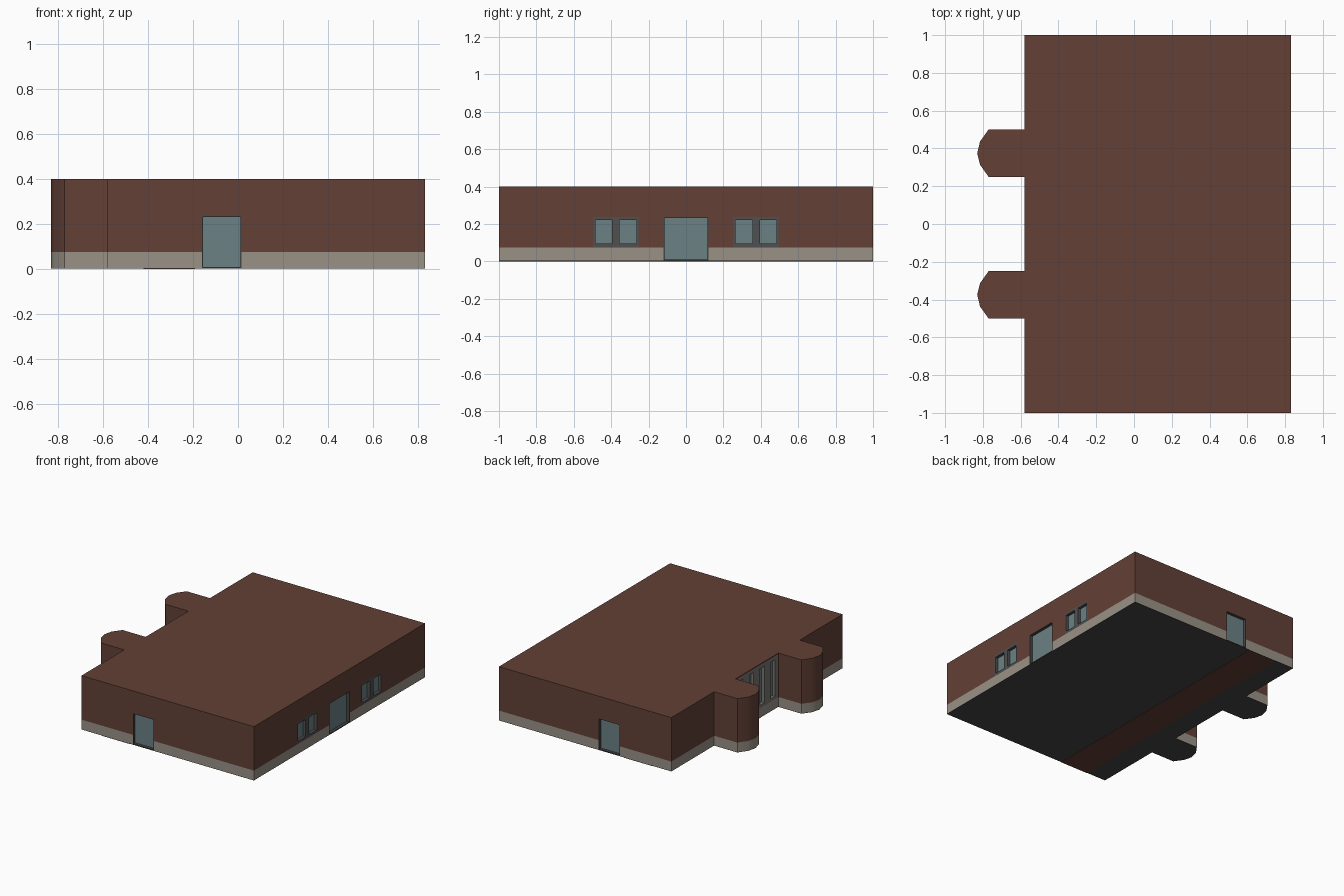
import bpy, bmesh
from math import radians

if "Cube" in bpy.data.objects:
    bpy.data.objects.remove(bpy.data.objects["Cube"])


def material(name, rgb):
    m = bpy.data.materials.new(name)
    m.diffuse_color = (*rgb, 1)
    m.use_nodes = True
    m.node_tree.nodes["Principled BSDF"].inputs["Base Color"].default_value = m.diffuse_color
    return m


BRICK = material("brick", (0.125, 0.052, 0.037))
STONE = material("stone", (0.32, 0.285, 0.24))
GLASS = material("glass", (0.15, 0.22, 0.235))
FRAME = material("frame_grey", (0.08, 0.08, 0.083))
DARK = material("dark_grey", (0.06, 0.06, 0.06))
SURROUND = material("panel_grey", (0.2, 0.185, 0.165))

X0, X1 = -0.58, 0.83


def add_mesh(name, bm, mat):
    bmesh.ops.recalc_face_normals(bm, faces=bm.faces)
    me = bpy.data.meshes.new(name)
    bm.to_mesh(me)
    bm.free()
    ob = bpy.data.objects.new(name, me)
    bpy.context.collection.objects.link(ob)
    if mat:
        me.materials.append(mat)
    return ob


def prism(name, outline, z0, z1, mat):
    bm = bmesh.new()
    face = bm.faces.new([bm.verts.new((x, y, z0)) for x, y in outline])
    ext = bmesh.ops.extrude_face_region(bm, geom=[face])
    top = [v for v in ext["geom"] if isinstance(v, bmesh.types.BMVert)]
    bmesh.ops.translate(bm, verts=top, vec=(0, 0, z1 - z0))
    return add_mesh(name, bm, mat)


def boxes(name, bounds, mat):
    bm = bmesh.new()
    for lo, hi in bounds:
        vs = bmesh.ops.create_cube(bm, size=1)["verts"]
        for v in vs:
            for i in range(3):
                v.co[i] = max(lo[i], hi[i]) if v.co[i] > 0 else min(lo[i], hi[i])
    return add_mesh(name, bm, mat)


# Footprint with two rounded bays on the left
bay = [(X0, 0.25), (-0.77, 0.25), (-0.815, 0.313), (-0.83, 0.375),
       (-0.815, 0.437), (-0.77, 0.5), (X0, 0.5)]
outline = [(X1, -1), (X1, 1), (X0, 1)]
outline += bay[::-1] + [(x, -y) for x, y in bay] + [(X0, -1)]

walls = prism("brick_walls", outline, 0.075, 0.40, BRICK)
plinth = prism("stone_plinth", outline, 0.004, 0.075, STONE)
floor = prism("floor_slab", outline, 0.002, 0.004, DARK)
boxes("underside_strip", [((-0.42, -1, 0), (-0.19, 1, 0.002))], BRICK)

# Wall-space (along, depth, height) to world coordinates
WALLS = {
    "front": lambda u, d, z: (u, -1 + d, z),
    "back": lambda u, d, z: (u, 1 - d, z),
    "right": lambda u, d, z: (X1 - d, u, z),
    "left": lambda u, d, z: (X0 + d, u, z),
}


def cut(ob, cutter):
    mod = ob.modifiers.new("opening", "BOOLEAN")
    mod.operation = "DIFFERENCE"
    mod.solver = "EXACT"
    mod.object = cutter
    bpy.context.view_layer.objects.active = ob
    bpy.ops.object.modifier_apply(modifier=mod.name)


def opening(name, side, u0, u1, z0, z1, panes, pz0, pz1, mat, through_plinth=False):
    """Cut a recess, then fill it with a framed row of glass panes."""
    at = WALLS[side]

    def box(a, b, c, d, near, far):
        return at(a, near, c), at(b, far, d)

    bottom = -0.05 if through_plinth else z0
    cutter = boxes(name + "_cutter", [box(u0, u1, bottom, z1, -0.05, 0.035)], None)
    cutter.hide_render = True
    cut(walls, cutter)
    if through_plinth:
        cut(plinth, cutter)
    bpy.data.objects.remove(cutter)

    bars = [box(u0, u1, z0, pz0, 0, 0.035), box(u0, u1, pz1, z1, 0, 0.035)]
    edges = [u0] + [e for p in panes for e in p] + [u1]
    for a, b in zip(edges[::2], edges[1::2]):
        bars.append(box(a, b, pz0, pz1, 0, 0.035))
    boxes(name + "_frame", bars, mat)
    boxes(name + "_glass", [box(a, b, pz0, pz1, 0.022, 0.035) for a, b in panes], GLASS)


# Doors on the front, back and right
for side, u0, u1 in (("front", -0.16, 0.015), ("back", -0.16, 0.015), ("right", -0.12, 0.12)):
    opening(side + "_door", side, u0, u1, 0.004, 0.236,
            [(u0 + 0.004, u1 - 0.004)], 0.009, 0.232, DARK, True)

# Paired windows on the right
for label, c in (("near", -0.375), ("far", 0.375)):
    opening(label + "_window", "right", c - 0.12, c + 0.12, 0.076, 0.238,
            [(c - 0.11, c - 0.02), (c + 0.02, c + 0.11)], 0.095, 0.222, FRAME)

# Tall slit windows between the bays
opening("slit_windows", "left", -0.248, 0.248, 0.076, 0.392,
        [(c - 0.025, c + 0.025) for c in (-0.186, -0.062, 0.062, 0.186)],
        0.095, 0.365, SURROUND)

# Soften the bay curves, keep corners sharp
for ob in (walls, plinth, floor):
    bpy.ops.object.select_all(action="DESELECT")
    ob.select_set(True)
    bpy.context.view_layer.objects.active = ob
    bpy.ops.object.shade_smooth_by_angle(angle=radians(30))
